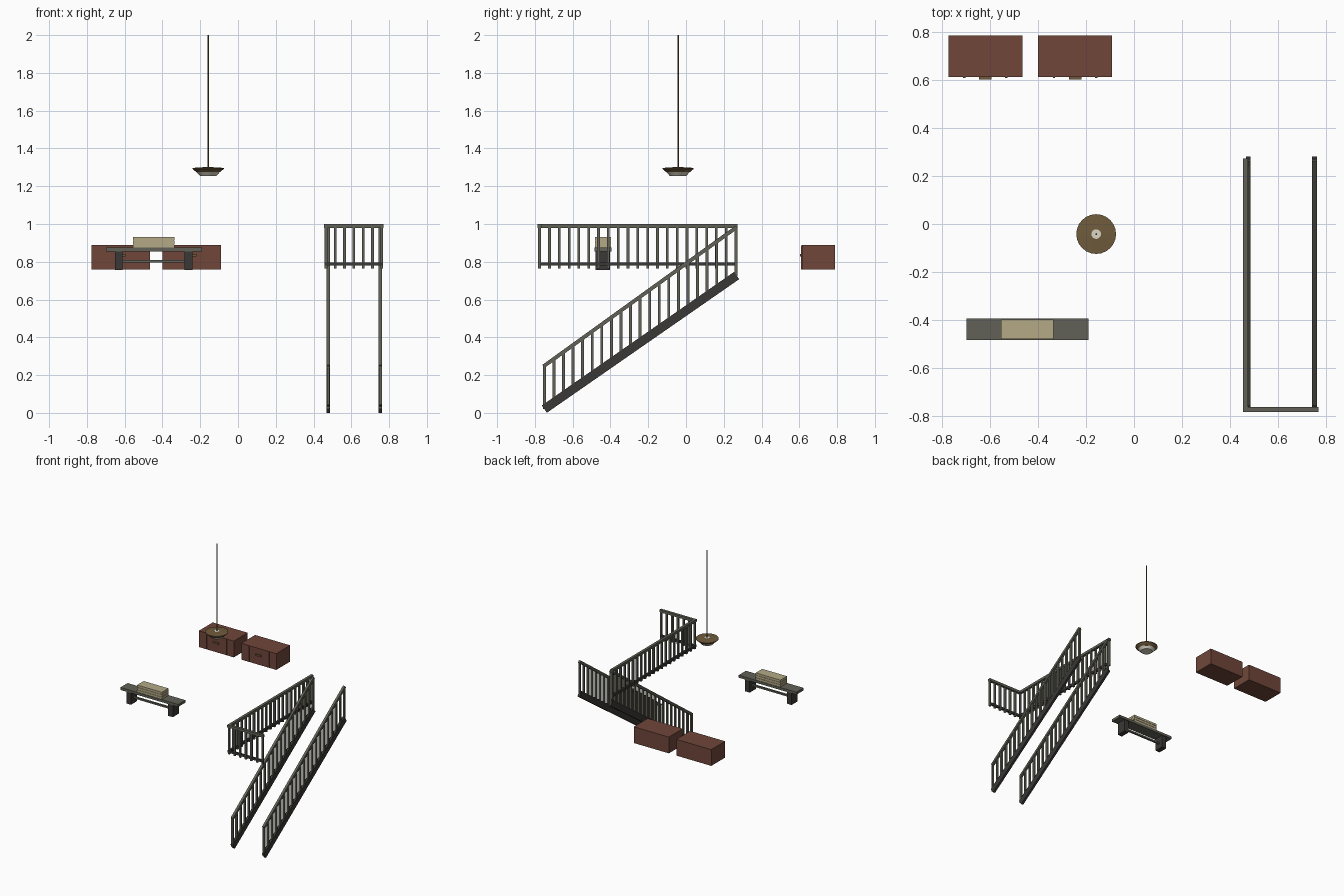
import bpy, bmesh, math
from mathutils import Vector, Matrix

if "Cube" in bpy.data.objects:
    bpy.data.objects.remove(bpy.data.objects["Cube"])


def mat(name, r, g, b):
    m = bpy.data.materials.new(name)
    m.diffuse_color = (r, g, b, 1)
    m.use_nodes = True
    m.node_tree.nodes["Principled BSDF"].inputs["Base Color"].default_value = m.diffuse_color
    return m


IRON = mat("dark_wood", 0.042, 0.04, 0.037)
STONE = mat("grey_wood", 0.12, 0.12, 0.095)
RED = mat("red_wood", 0.16, 0.062, 0.042)
CREAM = mat("cream", 0.46, 0.40, 0.24)
BRASS = mat("brass", 0.16, 0.105, 0.045)
GLASS = mat("pale_glass", 0.7, 0.66, 0.55)


def finish(name, bm, m):
    bmesh.ops.recalc_face_normals(bm, faces=bm.faces)
    me = bpy.data.meshes.new(name)
    bm.to_mesh(me)
    bm.free()
    me.materials.append(m)
    ob = bpy.data.objects.new(name, me)
    bpy.context.collection.objects.link(ob)
    return ob


def add_box(bm, x0, x1, y0, y1, z0, z1):
    mx = Matrix.Translation(((x0 + x1) / 2, (y0 + y1) / 2, (z0 + z1) / 2))
    bmesh.ops.create_cube(bm, size=1, matrix=mx @ Matrix.Diagonal((x1 - x0, y1 - y0, z1 - z0, 1)))


def boxes(name, m, *dims):
    bm = bmesh.new()
    for d in dims:
        add_box(bm, *d)
    return finish(name, bm, m)


def beam(name, m, a, b, w, h):
    # rectangular bar between two points in a plane of constant x
    a, b = Vector(a), Vector(b)
    d = b - a
    rot = Matrix.Rotation(math.atan2(d.z, d.y), 4, 'X')
    bm = bmesh.new()
    bmesh.ops.create_cube(bm, size=1, matrix=Matrix.Translation((a + b) / 2) @ rot
                          @ Matrix.Diagonal((w, d.length, h, 1)))
    return finish(name, bm, m)


def lathe(name, m, profile, cx, cy, n=24):
    # closed profile spun round a vertical axis
    bm = bmesh.new()
    rings = []
    for r, z in profile:
        rings.append([bm.verts.new((cx + r * math.cos(2 * math.pi * i / n),
                                    cy + r * math.sin(2 * math.pi * i / n), z)) for i in range(n)])
    for a, b in zip(rings, rings[1:] + rings[:1]):
        for i in range(n):
            bm.faces.new((a[i], a[(i + 1) % n], b[(i + 1) % n], b[i]))
    return finish(name, bm, m)


# stair railings: sloped stringer, handrail and upright balusters
for side, x in (("left", 0.478), ("right", 0.754)):
    beam(side + "_stair_stringer", IRON, (x, -0.75, 0.020), (x, 0.268, 0.727), 0.019, 0.047)
    beam(side + "_stair_handrail", STONE, (x, -0.755, 0.246), (x, 0.268, 0.983), 0.019, 0.02)
    bm = bmesh.new()
    for i in range(21):
        y = -0.75 + i * 0.0507
        zb = 0.020 + (y + 0.75) * 0.6945
        zt = 0.246 + (y + 0.755) * 0.72
        add_box(bm, x - 0.0075, x + 0.0075, y - 0.0075, y + 0.0075, zb, zt)
    finish(side + "_stair_balusters", bm, STONE)

# landing railing: long run plus short front run
boxes("landing_handrail", STONE, (0.455, 0.476, -0.786, 0.273, 0.98, 1.0),
      (0.476, 0.77, -0.786, -0.765, 0.98, 1.0))
boxes("landing_bottom_rail", IRON, (0.457, 0.474, -0.783, 0.27, 0.779, 0.797),
      (0.474, 0.768, -0.783, -0.768, 0.779, 0.797))
bm = bmesh.new()
for i in range(21):
    y = -0.775 + i * 0.052
    add_box(bm, 0.4585, 0.4725, y - 0.007, y + 0.007, 0.765, 0.985)
for i in range(1, 7):
    x = 0.4655 + i * 0.0493
    add_box(bm, x - 0.007, x + 0.007, -0.7825, -0.7685, 0.765, 0.985)
finish("landing_balusters", bm, STONE)

# bench: plank, two legs, stretcher
boxes("bench_seat", STONE, (-0.70, -0.19, -0.485, -0.394, 0.855, 0.875))
boxes("bench_legs", IRON, *[(c - 0.02, c + 0.02, -0.478, -0.402, 0.757, 0.856) for c in (-0.632, -0.262)])
boxes("bench_stretcher", STONE, (-0.65, -0.245, -0.447, -0.432, 0.797, 0.81))

# folded stack on the bench: three layers with narrow recessed seams
boxes("folded_stack", CREAM, *[(-0.555, -0.337, -0.481, -0.398, z, z + 0.0175)
                               for z in (0.875, 0.8945, 0.914)])
boxes("folded_stack_core", CREAM, (-0.552, -0.340, -0.478, -0.401, 0.88, 0.926))

# two chests with front straps and handle
for name, x in (("left", -0.775), ("right", -0.40)):
    boxes(name + "_chest_body", RED, (x, x + 0.309, 0.613, 0.788, 0.758, 0.888))
    boxes(name + "_chest_straps", RED, *[(x + c - 0.005, x + c + 0.005, 0.610, 0.615, 0.760, 0.886)
                                         for c in (0.066, 0.242)])
    boxes(name + "_chest_handle", BRASS, (x + 0.128, x + 0.18, 0.603, 0.614, 0.828, 0.84))

# hanging lamp: rod, sloped shade, cap and glass bowl below
LX, LY = -0.158, -0.042
lathe("lamp_rod", BRASS, [(0.0001, 1.285), (0.004, 1.285), (0.004, 2.0), (0.0001, 2.0)], LX, LY, 8)
lathe("lamp_shade", BRASS, [(0.02, 1.301), (0.083, 1.297), (0.083, 1.292), (0.062, 1.274),
                            (0.058, 1.274), (0.076, 1.291), (0.02, 1.295)], LX, LY)
lathe("lamp_cap", GLASS, [(0.0001, 1.303), (0.02, 1.303), (0.02, 1.294), (0.0001, 1.294)], LX, LY)
lathe("lamp_glass", GLASS, [(0.0001, 1.255), (0.044, 1.255), (0.061, 1.274),
                            (0.056, 1.276), (0.0001, 1.276)], LX, LY)
